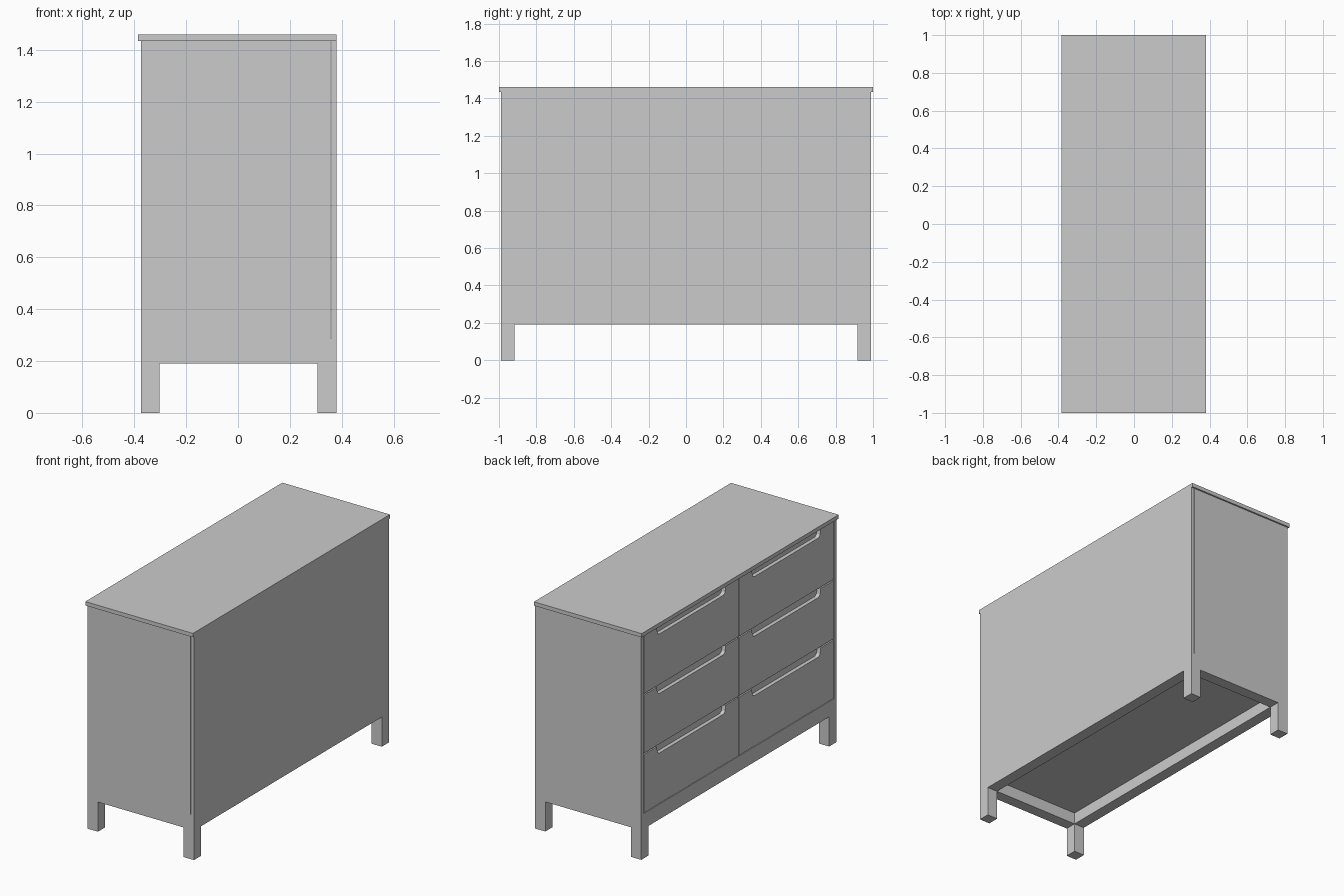
import bpy, bmesh, math

if "Cube" in bpy.data.objects:
    bpy.data.objects.remove(bpy.data.objects["Cube"])


def finish(name, bm):
    bmesh.ops.recalc_face_normals(bm, faces=bm.faces)
    mesh = bpy.data.meshes.new(name)
    bm.to_mesh(mesh)
    bm.free()
    obj = bpy.data.objects.new(name, mesh)
    bpy.context.collection.objects.link(obj)
    return obj


def prism(name, outline, x0, x1):
    """Extrude a (y, z) outline along x."""
    bm = bmesh.new()
    face = bm.faces.new([bm.verts.new((x0, y, z)) for y, z in outline])
    moved = bmesh.ops.extrude_face_region(bm, geom=[face])["geom"]
    verts = [v for v in moved if isinstance(v, bmesh.types.BMVert)]
    bmesh.ops.translate(bm, verts=verts, vec=(x1 - x0, 0, 0))
    return finish(name, bm)


def box(name, x, y, z):
    return prism(name, [(y[0], z[0]), (y[1], z[0]), (y[1], z[1]), (y[0], z[1])], *x)


def notched_front(y0, y1, z0, z1, half=0.345, depth=0.05, r=0.025):
    """Drawer front outline with a rounded finger pull cut into its top edge."""
    mid = (y0 + y1) / 2
    right = [(half - r + r * math.sin(a), z1 - depth + r - r * math.cos(a))
             for a in [math.radians(15 * i) for i in range(7)]]
    right.append((half + 0.005, z1))
    pull = [(mid + y, z) for y, z in reversed(right)]
    pull += [(mid - y, z) for y, z in right]
    return [(y0, z0), (y1, z0), (y1, z1)] + pull + [(y0, z1)]


X0, X1, Y = -0.375, 0.38, 0.99
LEG, RAIL_Z, BASE_Z, FLOOR_Z, TOP_Z = 0.073, 0.19, 0.265, 0.288, 1.435

# Base frame: legs and rails
for sy, end in ((-1, "near"), (1, "far")):
    ys = sorted((sy * Y, sy * (Y - LEG)))
    box(f"front_leg_{end}", (X0, X0 + LEG), ys, (0, BASE_Z))
    box(f"back_leg_{end}", (X1 - LEG, X1), ys, (0, BASE_Z))
    box(f"end_rail_{end}", (X0 + LEG, X1 - LEG), ys, (RAIL_Z, BASE_Z))
box("front_rail", (X0, X0 + LEG), (LEG - Y, Y - LEG), (RAIL_Z, BASE_Z))
box("back_rail", (X1 - LEG, X1), (LEG - Y, Y - LEG), (RAIL_Z, BASE_Z))

# Cabinet shell
box("bottom_panel", (X0, X1), (-Y, Y), (BASE_Z, FLOOR_Z))
box("back_panel", (0.36, X1), (-Y, Y), (FLOOR_Z, TOP_Z))
for sy, end in ((-1, "near"), (1, "far")):
    ys = sorted((sy * Y, sy * (Y - 0.025)))
    box(f"side_panel_{end}", (X0, 0.357), ys, (FLOOR_Z, TOP_Z))
box("top_panel", (-0.385, X1), (-1, 1), (TOP_Z, 1.46))

# Two columns of three drawers
pitch = (TOP_Z - FLOOR_Z) / 3
gap = 0.004
for col, (y0, y1) in enumerate(((-0.965, 0), (0, 0.965))):
    for row in range(3):
        z0 = FLOOR_Z + row * pitch
        ys = (y0 + gap, y1 - gap)
        zs = (z0 + gap, z0 + pitch - gap)
        tag = f"{col + 1}_{row + 1}"
        prism(f"drawer_front_{tag}", notched_front(*ys, *zs), X0, X0 + 0.025)
        box(f"drawer_body_{tag}", (X0 + 0.025, 0.35), ys, zs)
